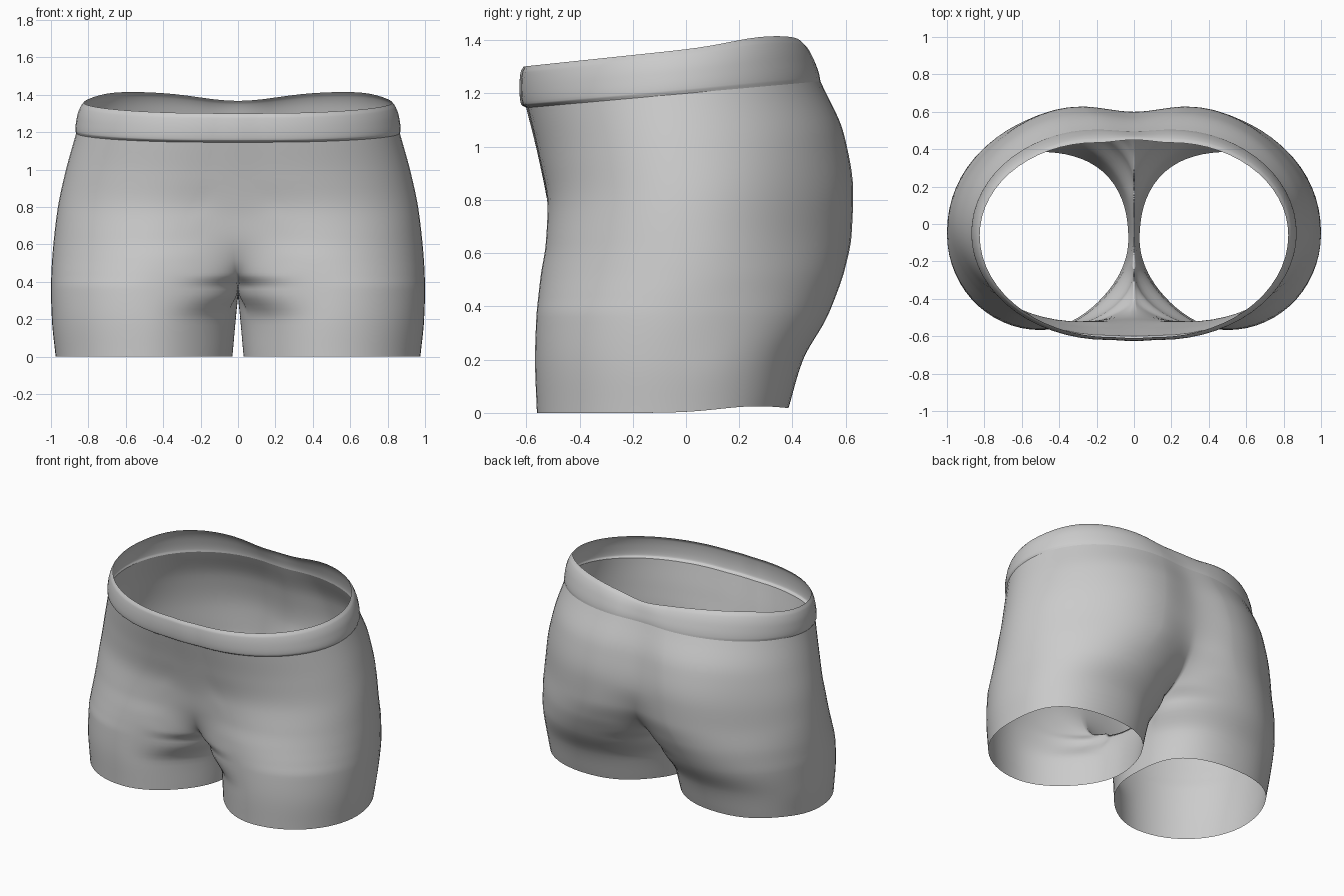
import bpy, bmesh
from math import sin, cos, pi, radians, exp
from mathutils import Vector

if "Cube" in bpy.data.objects:
    bpy.data.objects.remove(bpy.data.objects["Cube"])

NF, NS, NI, SUB = 12, 30, 16, 6      # front/back, side, inner-leg and row resolution
SPLIT = radians(26)                  # where the inner leg joins the outer arc


def oval(a, x_end, cf, yf, ym, cb, yb, full_f, full_b):
    """Point on a pair of quarter ellipses; 'full' swells or flattens the diagonals."""
    c, y, e = (cf, yf, full_f) if a < 0 else (cb, yb, full_b)
    k = 1 + e * sin(2 * a) ** 2
    return (c + (x_end - c) * cos(a) * k, ym + abs(y - ym) * sin(a) * k)


def side(cf, yf, xs, ym, cb, yb, full):
    """Front -> outer side -> back."""
    return [oval(-pi / 2 + pi * i / NS, xs, cf, yf, ym, cb, yb, 0, full) for i in range(NS + 1)]


def trunk_arc(full, sharp, y0, cf, yf, xs, ym, cb, yb, y1):
    """Half outline, centre front to centre back; sharp = 1 gives a cleft, 0 a soft valley."""
    def half(start, c, end):
        pts = []
        for i in range(NF):
            k = i / NF
            x = sharp * (1 - cos(k * pi / 2)) + (1 - sharp) * k
            h = sharp * sin(k * pi / 2) + (1 - sharp) * k * k * (3 - 2 * k)
            pts.append((c * x, start + (end - start) * h))
        return pts
    return half(y0, cf, yf) + side(cf, yf, xs, ym, cb, yb, full) + half(y1, cb, yb)[::-1]


def leg_ring(full, xi, cf, yf, xs, ym, cb, yb):
    """Closed leg outline, split into outer arc and inner arc."""
    def inner(a):
        return oval(a, xi, cf, yf, ym, cb, yb, -.04, .05)
    front = [inner(-SPLIT - (pi / 2 - SPLIT) * i / NF) for i in range(NF)]
    back = [inner(SPLIT + (pi / 2 - SPLIT) * i / NF) for i in range(NF)]
    arc = front + side(cf, yf, xs, ym, cb, yb, full) + back[::-1]
    # keep each leg on its own side of the centre
    pts = arc + [inner(SPLIT - 2 * SPLIT * i / NI) for i in range(1, NI)]
    pts = [(max(x, xi), y) for x, y in pts]
    return pts[:len(arc)], pts[len(arc):]


def smooth_rows(keys, knots):
    """Overshoot-free curves through matching points of the key rows at the given heights."""
    last = len(keys) - 1
    step = [[(q - p) / (knots[j + 1] - knots[j]) for p, q in zip(keys[j], keys[j + 1])]
            for j in range(last)]

    def slope(j, i):
        if j == 0 or j == last:
            return step[min(j, last - 1)][i]
        h0, h1 = knots[j] - knots[j - 1], knots[j + 1] - knots[j]
        w0, w1 = 2 * h1 + h0, h1 + 2 * h0
        return Vector([(w0 + w1) / (w0 / d + w1 / e) if d * e > 1e-12 else 0
                       for d, e in zip(step[j - 1][i], step[j][i])])
    rows = []
    for j in range(last):
        h = knots[j + 1] - knots[j]
        cols = [(keys[j][i], slope(j, i) * h, keys[j + 1][i], slope(j + 1, i) * h)
                for i in range(len(keys[0]))]
        for s in range(SUB):
            t = s / SUB
            t2, t3 = t * t, t ** 3
            rows.append([p * (2 * t3 - 3 * t2 + 1) + m * (t3 - 2 * t2 + t)
                         + q * (3 * t2 - 2 * t3) + n * (t3 - t2) for p, m, q, n in cols])
    return rows + [list(keys[-1])]


def make_object(name, rows, closed_rows=0):
    """Skin the rows, mirror across x = 0 and shade smooth."""
    bm = bmesh.new()
    vr = [[bm.verts.new(p) for p in r] for r in rows]
    n = 2 * NF + NS + 1
    for j in range(len(vr) - 1):
        a, b = vr[j], vr[j + 1]
        for i in range(len(a) if j < closed_rows else n - 1):
            k = (i + 1) % len(a)
            bm.faces.new((a[i], a[k], b[k], b[i]))
    me = bpy.data.meshes.new(name)
    bm.to_mesh(me)
    bm.free()
    ob = bpy.data.objects.new(name, me)
    bpy.context.collection.objects.link(ob)
    mod = ob.modifiers.new("mirror", 'MIRROR')
    mod.merge_threshold = 0.0002
    me.polygons.foreach_set("use_smooth", [True] * len(me.polygons))
    return ob


# Leg levels: z, back fullness, inner x, front centre, front y, outer x, side y, back centre, back y
LEGS = [(0.0, .05, .03, .5, -.56, .975, -.08, .5, .385),
        (0.2, .04, .012, .5, -.567, .995, -.07, .48, .44)]
# Trunk levels: z, back fullness, sharpness, centre front y, front centre, front y,
# outer x, side y, back centre, back y, centre back y
TRUNK = [(0.36, .01, 1, -.24, .49, -.562, 1.0, -.05, .44, .53, .20),
         (0.44, -.01, .8, -.40, .46, -.555, .998, -.03, .41, .565, .37),
         (0.53, -.025, .45, -.465, .42, -.545, .993, -.01, .36, .597, .49),
         (0.65, -.04, .15, -.50, .38, -.527, .982, 0, .30, .622, .57),
         (0.80, -.04, 0, -.518, .30, -.52, .963, 0, .28, .628, .60),
         (1.00, -.02, 0, -.555, .20, -.552, .92, -.02, .25, .595, .57),
         (1.20, 0, 0, -.60, .15, -.595, .865, -.05, .20, .505, .495)]


def tilted(z, p):
    """Upper rows rise towards the back."""
    return Vector((p[0], p[1], z + 0.09 * p[1] * (z - .36) / .84))


# Shorts body: legs, crotch and hips
outer, inner = [], []
for z, *p in LEGS:
    def lift(q):    # hem rises slightly at the back
        return Vector((*q, z + (0.025 * exp(-((q[1] - .27) / .2) ** 2) if z == 0 else 0)))
    arc, inn = leg_ring(*p)
    outer.append([lift(q) for q in arc])
    inner.append([lift(q) for q in inn])
for z, *p in TRUNK:
    outer.append([tilted(z, q) for q in trunk_arc(*p)])
y0, y1 = TRUNK[0][3], TRUNK[0][10]
crotch = []
for i in range(1, NI):
    t = 1 - 2 * i / NI
    crotch.append(Vector((0, (y0 + y1) / 2 + (y1 - y0) / 2 * t, 0.32 + 0.04 * t * t)))
inner.append(crotch)
heights = [lv[0] for lv in LEGS + TRUNK]
rows, inner_rows = smooth_rows(outer, heights), smooth_rows(inner, heights[:3])
for r, extra in zip(rows, inner_rows):
    r.extend(extra)
make_object("shorts_body", rows, closed_rows=len(inner_rows) - 1)

# Waistband: height fraction followed by an outline like the trunk levels
BAND = [(0.0, 0, 0, -.60, .15, -.595, .865, -.05, .20, .505, .495),
        (0.1, 0, 0, -.620, .15, -.614, .870, -.05, .20, .503, .494),
        (0.5, 0, 0, -.626, .14, -.620, .862, -.05, .20, .485, .482),
        (0.85, 0, 0, -.622, .13, -.616, .843, -.055, .20, .458, .465),
        (1.0, 0, 0, -.61, .12, -.605, .825, -.06, .20, .435, .45)]
band = []
for f, *p in BAND:
    row = []
    for x, y in trunk_arc(*p):
        low = 1.2 + 0.09 * y
        dip = 0.05 * exp(-(x / .3) ** 2) if y > 0 else 0
        bump = 0.018 * exp(-((y - .28) / .16) ** 2)
        high = 1.30 + 0.105 * (y + .62) - dip + bump
        row.append(Vector((x, y, low + (high - low) * f)))
    band.append(row)
make_object("waistband", smooth_rows(band, [b[0] for b in BAND]))
